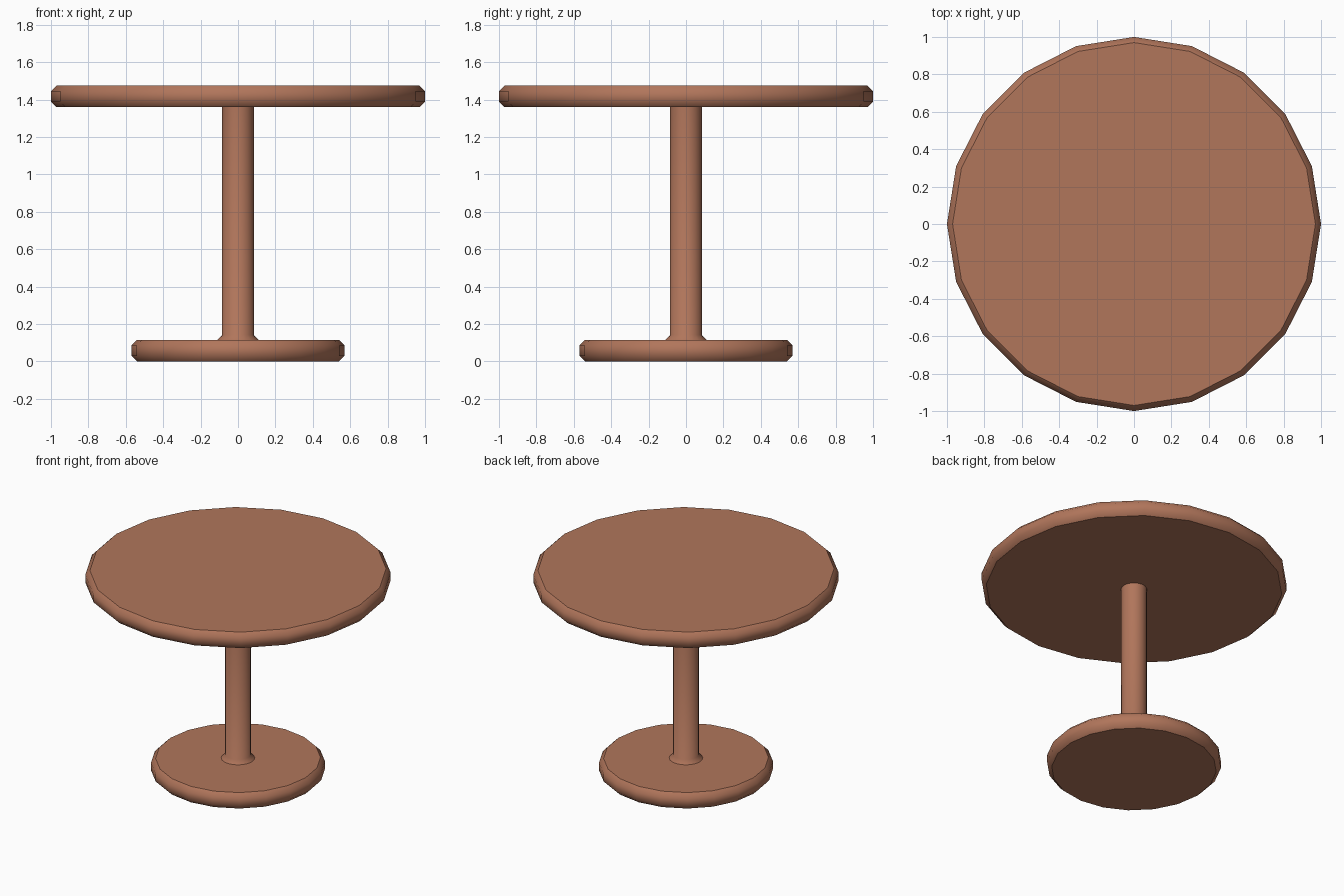
import bpy, bmesh, math

if "Cube" in bpy.data.objects:
    bpy.data.objects.remove(bpy.data.objects["Cube"])

SIDES = 20
wood = bpy.data.materials.new("warm_brown_wood")
wood.diffuse_color = (0.44, 0.18, 0.105, 1)
wood.use_nodes = True
wood.node_tree.nodes["Principled BSDF"].inputs["Base Color"].default_value = wood.diffuse_color


def lathe(name, profile):
    """Turn (radius, z) points, bottom to top, into a closed round part."""
    bm = bmesh.new()
    rings = [[bm.verts.new((r * math.cos(2 * math.pi * i / SIDES),
                            r * math.sin(2 * math.pi * i / SIDES), z))
              for i in range(SIDES)] for r, z in profile]
    for a, b in zip(rings, rings[1:]):
        for i in range(SIDES):
            j = (i + 1) % SIDES
            bm.faces.new((a[i], a[j], b[j], b[i])).smooth = True
    # flat caps with sharp outlines
    for cap in (bm.faces.new(rings[0][::-1]), bm.faces.new(rings[-1])):
        for e in cap.edges:
            e.smooth = False
    me = bpy.data.meshes.new(name)
    bm.to_mesh(me)
    bm.free()
    me.materials.append(wood)
    ob = bpy.data.objects.new(name, me)
    bpy.context.collection.objects.link(ob)
    return ob


def disc(name, r, z0, z1, c=0.03):
    """Round slab with chamfered rims."""
    return lathe(name, [(r - c, z0), (r, z0 + c), (r, z1 - c), (r - c, z1)])


disc("foot_base", 0.57, 0.0, 0.115)
disc("table_top", 1.0, 1.36, 1.475)
# column with a small flare where it meets the base
lathe("column", [(0.115, 0.11), (0.085, 0.142), (0.085, 1.365)])
